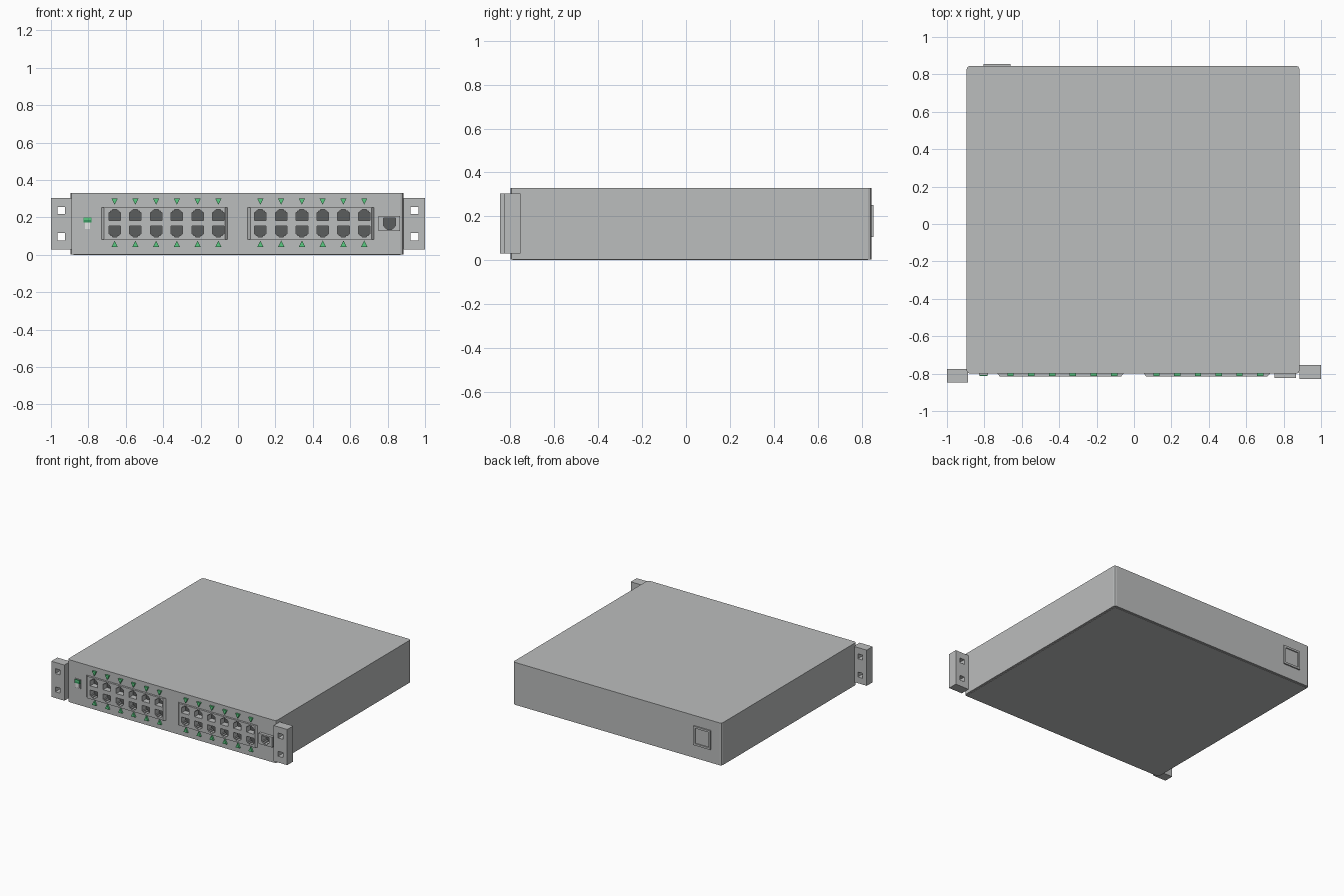
import bpy, bmesh

if "Cube" in bpy.data.objects:
    bpy.data.objects.remove(bpy.data.objects["Cube"])


def material(name, rgb):
    m = bpy.data.materials.new(name)
    m.diffuse_color = (*rgb, 1)
    m.use_nodes = True
    m.node_tree.nodes["Principled BSDF"].inputs["Base Color"].default_value = m.diffuse_color
    return m


grey = material("metal grey", (0.50, 0.51, 0.51))
dark = material("socket dark grey", (0.105, 0.11, 0.11))
green = material("indicator green", (0.10, 0.60, 0.22))
deep_green = material("switch green", (0.04, 0.33, 0.12))
white = material("switch white", (0.78, 0.78, 0.78))


def finish(name, bm, mats):
    bmesh.ops.recalc_face_normals(bm, faces=bm.faces)
    me = bpy.data.meshes.new(name)
    bm.to_mesh(me)
    bm.free()
    for m in mats:
        me.materials.append(m)
    ob = bpy.data.objects.new(name, me)
    bpy.context.collection.objects.link(ob)
    return ob


def add_prism(bm, pts, y0, y1, back_index=0):
    """Extrude an x/z outline from y0 back to y1."""
    a = [bm.verts.new((x, y0, z)) for x, z in pts]
    b = [bm.verts.new((x, y1, z)) for x, z in pts]
    bm.faces.new(a)
    bm.faces.new(b).material_index = back_index
    n = len(pts)
    for i in range(n):
        j = (i + 1) % n
        bm.faces.new((a[i], a[j], b[j], b[i]))


def rect(x0, x1, z0, z1):
    return [(x0, z0), (x1, z0), (x1, z1), (x0, z1)]


def box(name, x0, x1, y0, y1, z0, z1, mats):
    bm = bmesh.new()
    add_prism(bm, rect(x0, x1, z0, z1), y0, y1)
    return finish(name, bm, mats)


def cut(ob, cutter):
    mod = ob.modifiers.new("cut", 'BOOLEAN')
    mod.operation = 'DIFFERENCE'
    mod.solver = 'EXACT'
    mod.object = cutter
    cutter.hide_render = True
    cutter.hide_viewport = False
    cutter.display_type = 'WIRE'


# Stepped socket outline, tab on the side given by s
def socket(x, z, s, k=1.0):
    half = [(0.031, -0.024), (0.031, 0.018), (0.023, 0.018),
            (0.023, 0.026), (0.012, 0.026), (0.012, 0.034)]
    pts = half + [(-px, pz) for px, pz in reversed(half)]
    return [(x + k * px, z + s * k * pz) for px, pz in pts]


columns = [-0.66 + 0.111 * i for i in range(6)] + [0.12 + 0.111 * i for i in range(6)]

# Case with chamfered upright edges
case_bm = bmesh.new()
add_prism(case_bm, rect(-0.895, 0.885, 0.003, 0.33), -0.80, 0.845)
upright = [e for e in case_bm.edges
           if abs(e.verts[0].co.z - e.verts[1].co.z) > 0.1]
bmesh.ops.bevel(case_bm, geom=upright, offset=0.017, segments=2,
                profile=0.5, affect='EDGES')
case = finish("case", case_bm, [grey, dark])
bottom = box("bottom_plate", -0.88, 0.87, -0.79, 0.83, 0.0, 0.006, [grey])

# Raised port panels with sloping ends
panels = []
for name, x0, x1 in (("left_port_panel", -0.733, -0.053),
                     ("right_port_panel", 0.05, 0.73)):
    bm = bmesh.new()
    add_prism(bm, rect(x0, x1, 0.083, 0.252), -0.815, -0.798)
    for v in bm.verts:
        if v.co.y < -0.81:
            v.co.x += 0.016 if v.co.x == min(w.co.x for w in bm.verts) else 0
            if abs(v.co.x - x1) < 1e-4:
                v.co.x -= 0.016
    panels.append(finish(name, bm, [grey, dark]))

# Raised console block
console = box("console_block", 0.75, 0.867, -0.823, -0.798, 0.128, 0.208, [grey, dark])

# Socket cavities with dark backs
bm = bmesh.new()
for x in columns:
    add_prism(bm, socket(x, 0.209, 1), -0.86, -0.77, 1)
    add_prism(bm, socket(x, 0.129, -1), -0.86, -0.77, 1)
add_prism(bm, socket(0.81, 0.172, -1, 1.05), -0.86, -0.77, 1)
sockets = finish("socket_cutter", bm, [grey, dark])
for ob in [case, console] + panels:
    cut(ob, sockets)

# Port indicator triangles above and below each column
bm = bmesh.new()
for x in columns:
    for tip, base in ((0.268, 0.302), (0.076, 0.042)):
        add_prism(bm, [(x - 0.017, base), (x + 0.017, base), (x, tip)], -0.814, -0.799)
finish("indicator_triangles", bm, [green])

# Power switch
box("switch_frame", -0.828, -0.780, -0.806, -0.799, 0.132, 0.202, [grey])
box("switch_top", -0.826, -0.782, -0.813, -0.799, 0.172, 0.200, [deep_green])
box("switch_lamp", -0.823, -0.785, -0.814, -0.799, 0.186, 0.197, [green])
box("switch_lower", -0.818, -0.790, -0.810, -0.799, 0.137, 0.172, [white])

# Mounting ears with square through holes
for side, x0, x1, hx, y0, y1 in (("left", -1.0, -0.888, -0.945, -0.848, -0.775),
                                 ("right", 0.884, 1.0, 0.943, -0.828, -0.755)):
    ear = box(side + "_mounting_ear", x0, x1, y0, y1, 0.03, 0.305, [grey])
    bm = bmesh.new()
    for z in (0.097, 0.238):
        add_prism(bm, rect(hx - 0.021, hx + 0.021, z - 0.019, z + 0.019), -0.95, -0.65)
    cut(ear, finish(side + "_ear_hole_cutter", bm, [grey]))

# Rear power inlet: raised frame around a shallow recess
inlet = box("rear_power_inlet", -0.805, -0.66, 0.84, 0.855, 0.105, 0.252, [grey])
cut(inlet, box("inlet_cutter", -0.79, -0.675, 0.847, 0.9, 0.12, 0.237, [grey]))

# Bake the cuts and remove the cutters
bpy.context.view_layer.update()
dg = bpy.context.evaluated_depsgraph_get()
cut_parts = [o for o in bpy.data.objects if o.modifiers]
baked = [(o, bpy.data.meshes.new_from_object(o.evaluated_get(dg))) for o in cut_parts]
for o, me in baked:
    o.modifiers.clear()
    o.data = me
for o in [o for o in bpy.data.objects if o.name.endswith("cutter")]:
    bpy.data.objects.remove(o)
